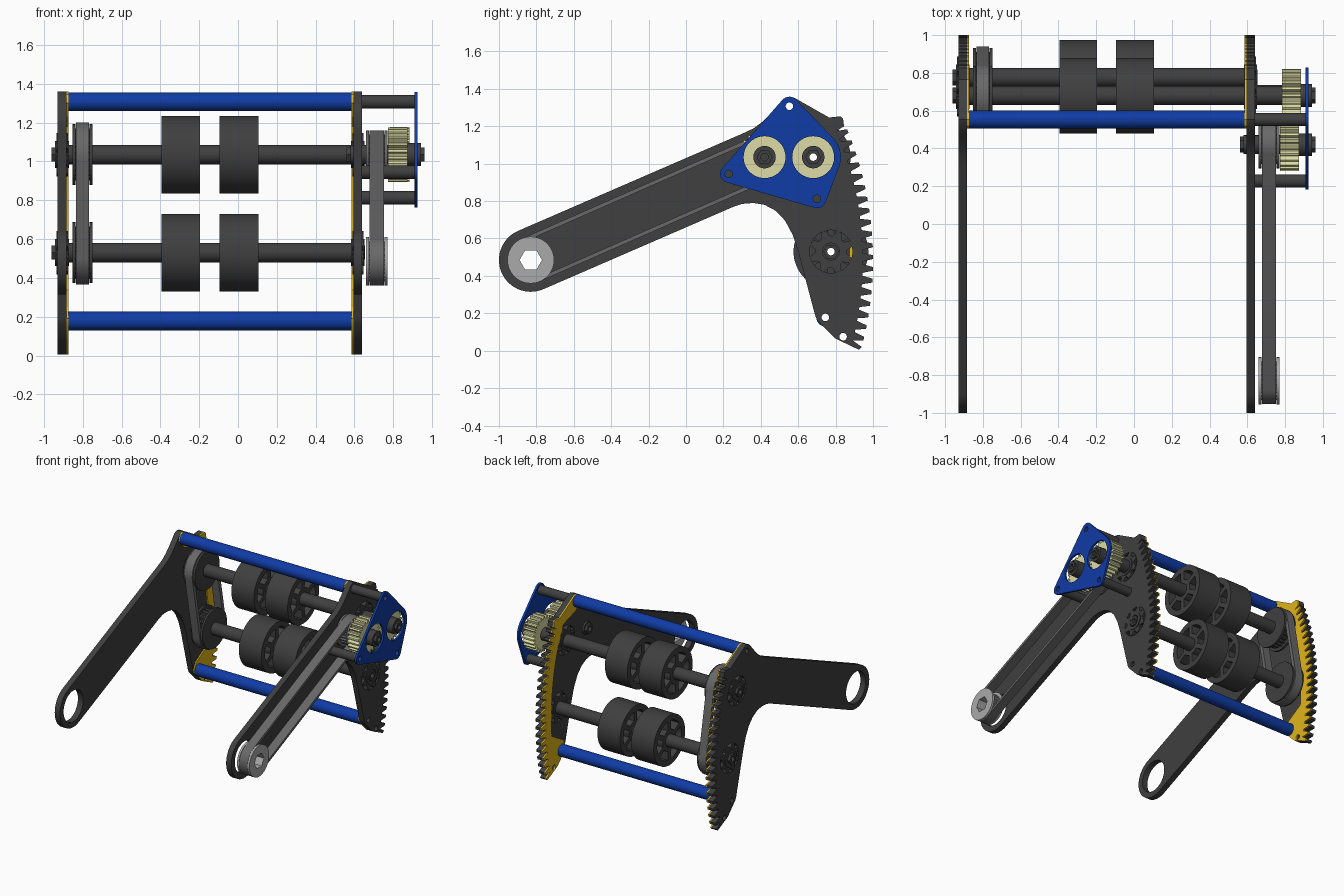
import bpy, bmesh, math
from math import cos, sin, pi, radians
from mathutils import Matrix
from mathutils.geometry import convex_hull_2d

if "Cube" in bpy.data.objects:
    bpy.data.objects.remove(bpy.data.objects["Cube"])

def mat(name, r, g, b):
    m = bpy.data.materials.new(name)
    m.diffuse_color = (r, g, b, 1)
    m.use_nodes = True
    m.node_tree.nodes["Principled BSDF"].inputs["Base Color"].default_value = m.diffuse_color
    return m

DARK = mat("dark", .05, .05, .05)
BELT = mat("belt_grey", .14, .14, .14)
LIGHT = mat("light_grey", .4, .4, .4)
BLUE = mat("blue", .005, .045, .38)
YELLOW = mat("yellow", .75, .46, .01)
PALE = mat("pale_yellow", .72, .72, .38)
# local profile plane (x, y, depth) -> world (y, z, x)
AXES = Matrix(((0, 0, 1, 0), (1, 0, 0, 0), (0, 1, 0, 0), (0, 0, 0, 1)))

def slab(name, loops, x0, x1, material):
    """Extrude a side profile (outline plus holes) from x0 to x1."""
    cu = bpy.data.curves.new(name, 'CURVE')
    cu.dimensions, cu.fill_mode, cu.extrude = '2D', 'BOTH', (x1 - x0) / 2
    for pts in loops:
        s = cu.splines.new('POLY')
        s.points.add(len(pts) - 1)
        for p, q in zip(s.points, pts):
            p.co = (q[0], q[1], 0, 1)
        s.use_cyclic_u = True
    tmp = bpy.data.objects.new(name + "_tmp", cu)
    me = bpy.data.meshes.new_from_object(tmp)
    bpy.data.objects.remove(tmp)
    bm = bmesh.new()
    bm.from_mesh(me)
    bmesh.ops.remove_doubles(bm, verts=bm.verts, dist=1e-5)
    bmesh.ops.transform(bm, matrix=Matrix.Translation(((x0 + x1) / 2, 0, 0)) @ AXES, verts=bm.verts)
    bmesh.ops.recalc_face_normals(bm, faces=bm.faces)
    for f in bm.faces:
        f.smooth = True
    for e in bm.edges:
        e.smooth = e.calc_face_angle(pi) < radians(30)
    bm.to_mesh(me)
    bm.free()
    me.materials.clear()
    me.materials.append(material)
    ob = bpy.data.objects.new(name, me)
    bpy.context.collection.objects.link(ob)
    return ob

def arc(c, r, a0, a1, n):
    return [(c[0] + r * cos(radians(a0 + (a1 - a0) * i / n)),
             c[1] + r * sin(radians(a0 + (a1 - a0) * i / n))) for i in range(n + 1)]

def circle(c, r, n=40):
    return arc(c, r, 0, 360, n)[:-1]

def hull(*discs):
    pts = [p for c, r in discs for p in circle(c, r, 64)]
    return [pts[i] for i in convex_hull_2d(pts)]

def teeth(c, r_in, r_out, a0, a1, n):
    pts, step = [], (a1 - a0) / n
    for i in range(n):
        for f, r in ((.08, r_in), (.3, r_out), (.62, r_out), (.84, r_in)):
            a = radians(a0 + (i + f) * step)
            pts.append((c[0] + r * cos(a), c[1] + r * sin(a)))
    return pts

PIVOT, UPPER, LOWER, IDLER = (-.83, .485), (.68, 1.035), (.775, .53), (.42, 1.035)
BAR_TOP, BAR_LOW = (.553, 1.307), (.745, .178)
SIDE_STANDOFF, LOW_STANDOFF = (.228, .945), (.7, .812)

# Side arms with a toothed sector around the pivot
rack = teeth(PIVOT, 1.775, 1.83, -14.2, 23.2, 19)
bottom = [(.69, .19), (.7, .165), (.795, .068), (.82, .055), (.925, .005), (.94, .02)]
top = [(.845, 1.2), (.84, 1.24), (.825, 1.253), (.765, 1.247), (.58, 1.352), (.553, 1.359), (.52, 1.345)]
arm = (arc(PIVOT, .17, 113.4, 293.4, 30)
       + [(.25, .768), (.3, .785), (.36, .79), (.42, .78), (.48, .748), (.53, .695), (.57, .62), (.6, .53)]
       + bottom + rack + top + [(.46, 1.275), (.41, 1.225), (.36, 1.188), (.3, 1.16)])
arm_holes = [circle(PIVOT, .125), circle(UPPER, .115), circle(LOWER, .115), circle(BAR_TOP, .02),
             circle(BAR_LOW, .02), circle((.84, .075), .02)]
# Thin yellow liners follow the toothed edge on the inner faces
liner = (arc(PIVOT, 1.705, 18, -5, 16) + [(.72, .25)] + bottom + rack + top
         + [(.505, 1.3), (.56, 1.23), (.72, 1.18)])
liner_holes = arm_holes[3:]
for side, a0, a1, l0, l1 in (("left", -.93, -.883, -.883, -.873), ("right", .595, .64, .585, .595)):
    slab(side + "_arm", [arm] + arm_holes, a0, a1, DARK)
    slab(side + "_liner", [liner] + liner_holes, l0, l1, YELLOW)
    for nm, c in (("upper", UPPER), ("lower", LOWER)):
        # castellated bearing in each arm
        slab(f"{side}_{nm}_bearing", [teeth(c, .085, .115, 0, 360, 8), circle(c, .05)], a0 - .006, a1 + .006, DARK)
        slab(f"{side}_{nm}_bearing_collar", [circle(c, .07), circle(c, .045)], a0 - .012, a1 + .012, DARK)

# Blue cross bars
for nm, c in (("top", BAR_TOP), ("bottom", BAR_LOW)):
    slab(nm + "_cross_bar", [circle(c, .048), circle(c, .02)], -.873, .585, BLUE)

# Hollow shafts: round sleeve with a hex core sticking out
for nm, c, x0, x1 in (("upper", UPPER, -.96, .96), ("lower", LOWER, -.96, .655), ("idler", IDLER, .56, .96)):
    slab(nm + "_shaft_sleeve", [circle(c, .05), circle(c, .034)], x0 + .02, x1 - .02, DARK)
    slab(nm + "_shaft_core", [circle(c, .042, 6), circle(c, .02)], x0, x1, DARK)

# Spoked rollers
for nm, c in (("upper", UPPER), ("lower", LOWER)):
    windows = [arc(c, .155, a - 23, a + 23, 8) + arc(c, .085, a + 18, a - 18, 6) for a in range(0, 360, 60)]
    for i, x in enumerate((-.395, -.095)):
        slab(f"{nm}_roller_{i + 1}", [circle(c, .2, 64), circle(c, .049)] + windows, x, x + .2, DARK)

def pulley(name, c, x0, x1, r, bore, material):
    n = 6 if bore > .05 else 40
    slab(name + "_toothed_core", [teeth(c, r - .035, r - .022, 0, 360, 24), circle(c, bore, n)], x0 + .015, x1 - .015, material)
    for tag, a in (("inner", x0), ("outer", x1 - .016)):
        slab(f"{name}_{tag}_flange", [circle(c, r), circle(c, bore, n)], a, a + .016, material)

# Roller drive belt inside the left arm
pulley("upper_roller_pulley", UPPER, -.853, -.75, .157, .049, DARK)
pulley("lower_roller_pulley", LOWER, -.853, -.75, .157, .049, DARK)
slab("roller_belt", [hull((UPPER, .165), (LOWER, .165)), hull((UPPER, .136), (LOWER, .136))], -.835, -.768, BELT)

# Long belt outside the right arm
pulley("pivot_pulley", PIVOT, .66, .77, .125, .06, LIGHT)
pulley("idler_pulley", IDLER, .66, .77, .125, .049, BELT)
slab("long_belt", [hull((PIVOT, .124), (IDLER, .124)), hull((PIVOT, .103), (IDLER, .103))], .678, .752, BELT)

# Meshing gears
for nm, c, x, off in (("idler", IDLER, .773, 0), ("roller", UPPER, .783, 7.5)):
    slab(nm + "_gear", [teeth(c, .117, .141, off, 360 + off, 24), circle(c, .049)], x, x + .1, PALE)
    slab(nm + "_gear_collar", [circle(c, .06), circle(c, .04)], x + .1, .942, DARK)

# Blue gear cover on its standoffs
stands = (("top", BAR_TOP), ("side", SIDE_STANDOFF), ("low", LOW_STANDOFF))
cover = hull((BAR_TOP, .051), (UPPER, .148), (LOW_STANDOFF, .05), (SIDE_STANDOFF, .046))
slab("gear_cover", [cover, circle(UPPER, .112), circle(IDLER, .112)] + [circle(c, .02) for _, c in stands],
     .908, .925, BLUE)
for nm, c in stands:
    slab(nm + "_standoff", [circle(c, .035), circle(c, .02)], .64, .908, DARK)
